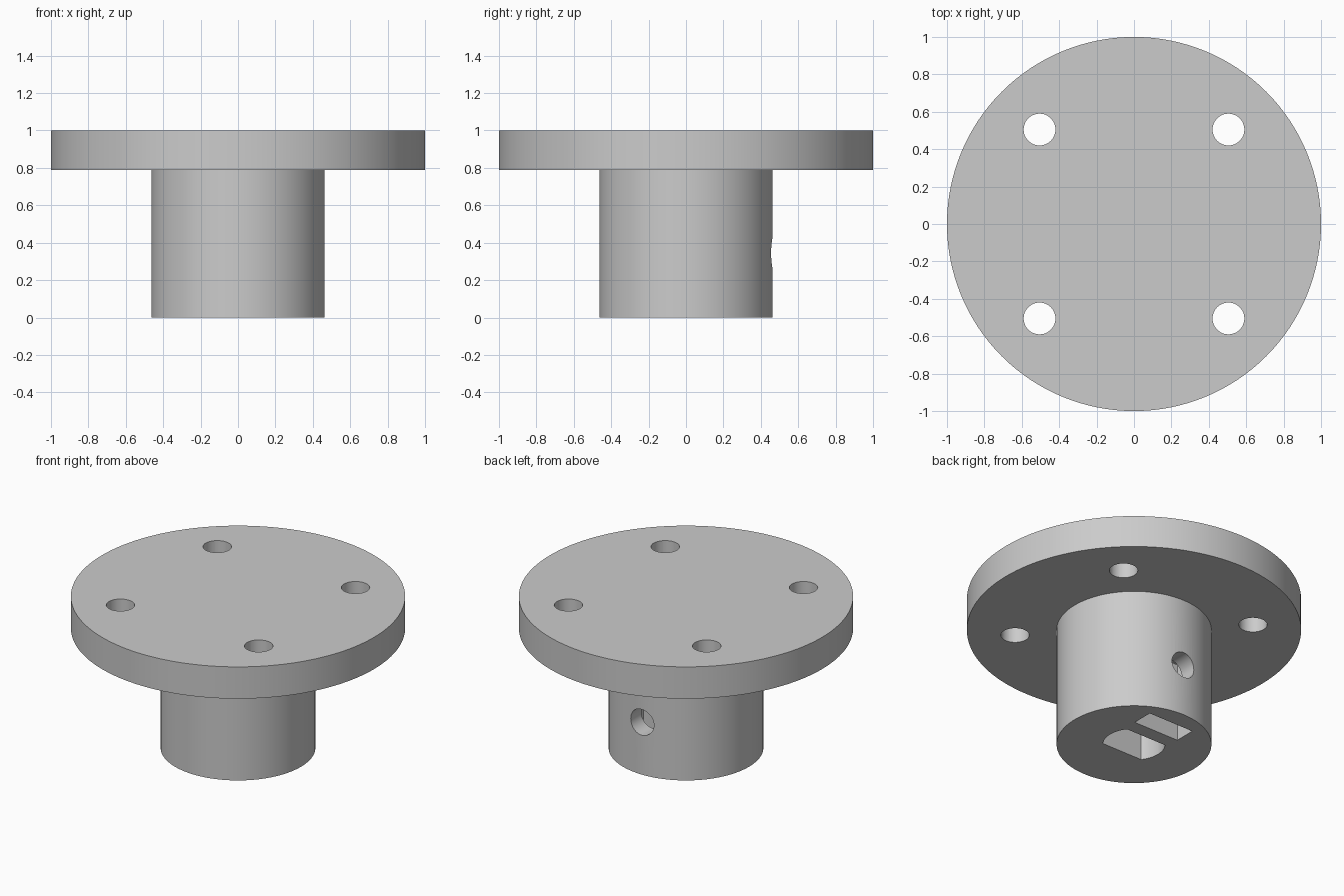
import bpy, bmesh, math
from mathutils import Matrix, Vector

cube = bpy.data.objects.get("Cube")
if cube:
    bpy.data.objects.remove(cube, do_unlink=True)

FLANGE_R, HUB_R = 1.0, 0.463
FLANGE_Z, TOP_Z = 0.79, 1.0
SCREW_R, SCREW_POS = 0.085, 0.505
SIDE_Z = 0.345

grey = bpy.data.materials.new("plain_grey")
grey.use_nodes = True
colour = (0.6, 0.6, 0.6, 1)
grey.diffuse_color = colour
grey.node_tree.nodes["Principled BSDF"].inputs["Base Color"].default_value = colour


def make_object(name, bm):
    bmesh.ops.recalc_face_normals(bm, faces=bm.faces)
    mesh = bpy.data.meshes.new(name)
    bm.to_mesh(mesh)
    bm.free()
    obj = bpy.data.objects.new(name, mesh)
    bpy.context.collection.objects.link(obj)
    mesh.materials.append(grey)
    return obj


def lathe(name, profile, steps=128):
    """Turn an (r, z) profile that starts and ends on the axis."""
    bm = bmesh.new()
    verts = [bm.verts.new((r, 0, z)) for r, z in profile]
    edges = [bm.edges.new(pair) for pair in zip(verts, verts[1:])]
    bmesh.ops.spin(bm, geom=verts + edges, cent=(0, 0, 0), axis=(0, 0, 1),
                   angle=math.tau, steps=steps, use_merge=True)
    bmesh.ops.remove_doubles(bm, verts=bm.verts, dist=1e-5)
    return make_object(name, bm)


def prism(name, outline, z0, z1):
    """Extrude an (x, y) outline from z0 up to z1."""
    bm = bmesh.new()
    face = bm.faces.new([bm.verts.new((x, y, z0)) for x, y in outline])
    up = bmesh.ops.extrude_face_region(bm, geom=[face])["geom"]
    bmesh.ops.translate(bm, vec=Vector((0, 0, z1 - z0)),
                        verts=[v for v in up if isinstance(v, bmesh.types.BMVert)])
    return make_object(name, bm)


def arc(radius, start, end, steps):
    return [(radius * math.cos(start + (end - start) * i / steps),
             radius * math.sin(start + (end - start) * i / steps))
            for i in range(steps + 1)]


def circle(radius, cx=0, cy=0, steps=48):
    return [(cx + x, cy + y) for x, y in arc(radius, 0, math.tau, steps)[:-1]]


# Round flange and hub, turned as one body
body = lathe("flanged_hub", [(0, 0), (HUB_R, 0), (HUB_R, FLANGE_Z),
                             (FLANGE_R, FLANGE_Z), (FLANGE_R, TOP_Z), (0, TOP_Z)])

# Four screw holes through the flange
cutters = [prism("screw_hole_cutter", circle(SCREW_R, sx * SCREW_POS, sy * SCREW_POS),
                 FLANGE_Z - 0.1, TOP_Z + 0.1)
           for sx in (-1, 1) for sy in (-1, 1)]

# Blind shaft bore with two flats
half = math.asin(0.112 / 0.186)
bore = arc(0.186, -half, half, 16) + arc(0.186, math.pi - half, math.pi + half, 16)
cutters.append(prism("shaft_bore_cutter", bore, -0.1, 0.66))

# Nut slot open at the bottom of the hub
slot = [(-0.166, 0.205), (0.166, 0.205), (0.166, 0.345), (-0.166, 0.345)]
cutters.append(prism("nut_slot_cutter", slot, -0.1, 0.52))

# Set screw hole running from the back of the hub into the bore
side = prism("set_screw_cutter", circle(SCREW_R), 0, 0.7)
side.data.transform(Matrix.Translation((0, 0, SIDE_Z)) @ Matrix.Rotation(-math.pi / 2, 4, 'X'))
cutters.append(side)

for cutter in cutters:
    cutter.hide_render = True
    mod = body.modifiers.new(cutter.name, 'BOOLEAN')
    mod.operation = 'DIFFERENCE'
    mod.solver = 'EXACT'
    mod.object = cutter

# Bake the cuts and drop the cutters
graph = bpy.context.evaluated_depsgraph_get()
cut_mesh = bpy.data.meshes.new_from_object(body.evaluated_get(graph))
body.modifiers.clear()
body.data = cut_mesh
cut_mesh.materials.clear()
cut_mesh.materials.append(grey)
for poly in cut_mesh.polygons:
    poly.material_index = 0
for cutter in cutters:
    bpy.data.objects.remove(cutter, do_unlink=True)

# Smooth round walls, crisp rims
bpy.ops.object.select_all(action='DESELECT')
body.select_set(True)
bpy.context.view_layer.objects.active = body
bpy.ops.object.shade_smooth_by_angle(angle=math.radians(30))
